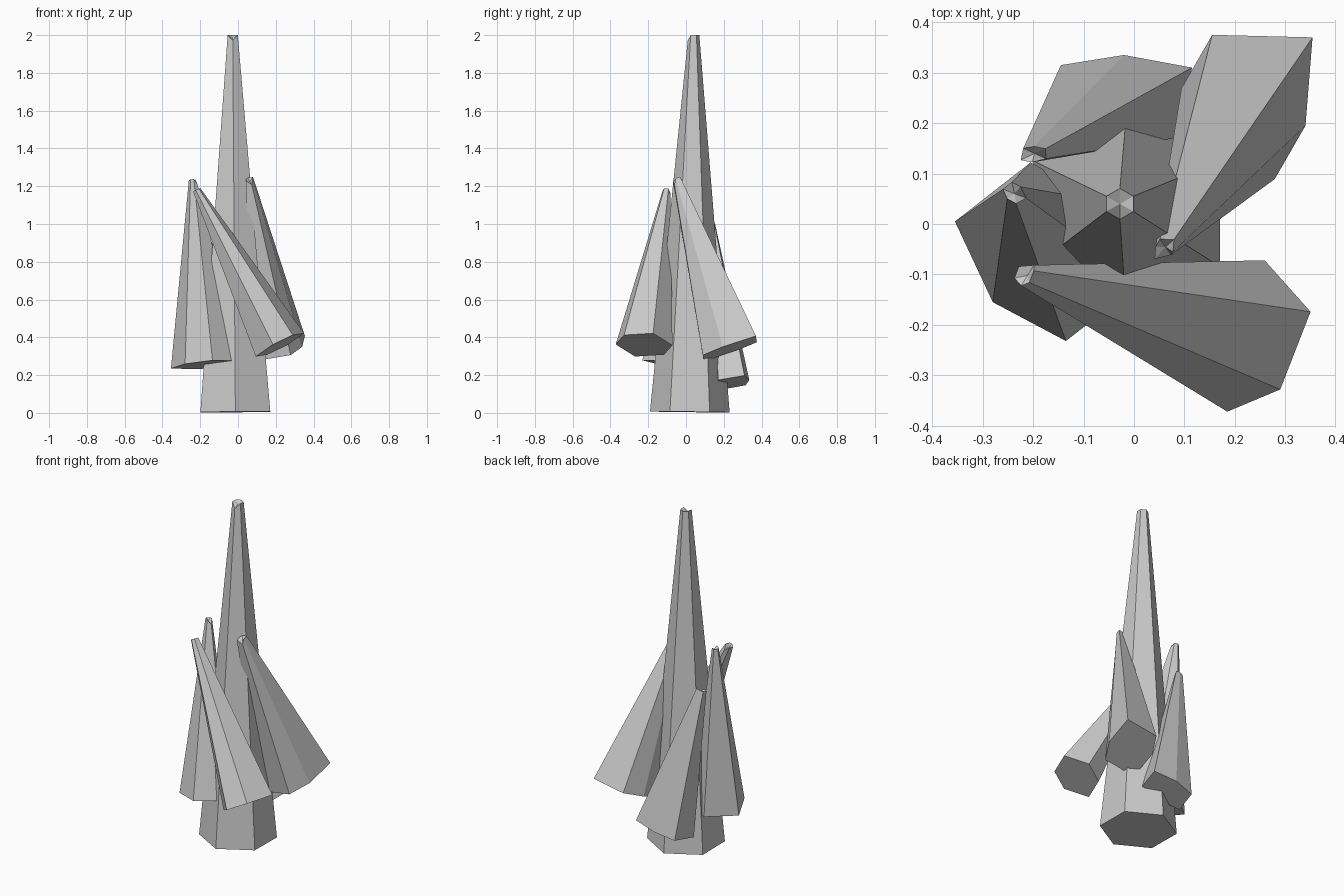
import bpy, bmesh
from mathutils import Vector

if "Cube" in bpy.data.objects:
    bpy.data.objects.remove(bpy.data.objects["Cube"])


def crystal(name, base, tip, half_ring, taper, notch=3):
    """Six-sided tapering crystal; the ring is half_ring plus its point mirror."""
    base, tip = Vector(base), Vector(tip)
    axis = tip - base
    ring = list(half_ring) + [(-x, -y) for x, y in half_ring]
    # tilt the ring so it lies square to the crystal axis
    offsets = [Vector((x, y, -(axis.x * x + axis.y * y) / axis.z)) for x, y in ring]
    bm = bmesh.new()
    low = [bm.verts.new(base + o) for o in offsets]
    high = [bm.verts.new(tip + o * taper) for o in offsets]
    # chipped tip: one corner and the middle sit slightly lower
    high[notch].co -= axis.normalized() * 0.03
    middle = bm.verts.new(tip - axis.normalized() * 0.015)
    bm.faces.new(low)
    for i in range(6):
        j = (i + 1) % 6
        bm.faces.new((low[i], low[j], high[j], high[i]))
        bm.faces.new((high[i], high[j], middle))
    bmesh.ops.recalc_face_normals(bm, faces=bm.faces)
    mesh = bpy.data.meshes.new(name)
    bm.to_mesh(mesh)
    bm.free()
    bpy.context.collection.objects.link(bpy.data.objects.new(name, mesh))


# Tall central spire
crystal("central_crystal", (-0.014, 0.02, 0.005), (-0.028, 0.04, 2.0),
        [(0, 0.211), (0.185, 0.105), (0.185, -0.105)], 0.145)

# Smaller leaning crystals around it
crystal("front_right_crystal", (0.222, -0.222, 0.36), (-0.218, -0.1, 1.18),
        [(-0.037, -0.15), (0.068, -0.106), (0.128, 0.048)], 0.15)
crystal("back_right_crystal", (0.217, 0.232, 0.34), (0.06, -0.05, 1.24),
        [(-0.062, 0.143), (0.137, 0.138), (0.123, -0.037)], 0.14)
crystal("back_left_crystal", (-0.03, 0.243, 0.16), (-0.2, 0.138, 1.0),
        [(-0.115, 0.072), (0.01, 0.092), (0.145, 0.067)], 0.17)
crystal("front_left_crystal", (-0.17, -0.055, 0.255), (-0.238, 0.062, 1.235),
        [(-0.185, 0.06), (-0.11, -0.1), (0.035, -0.177)], 0.12)
